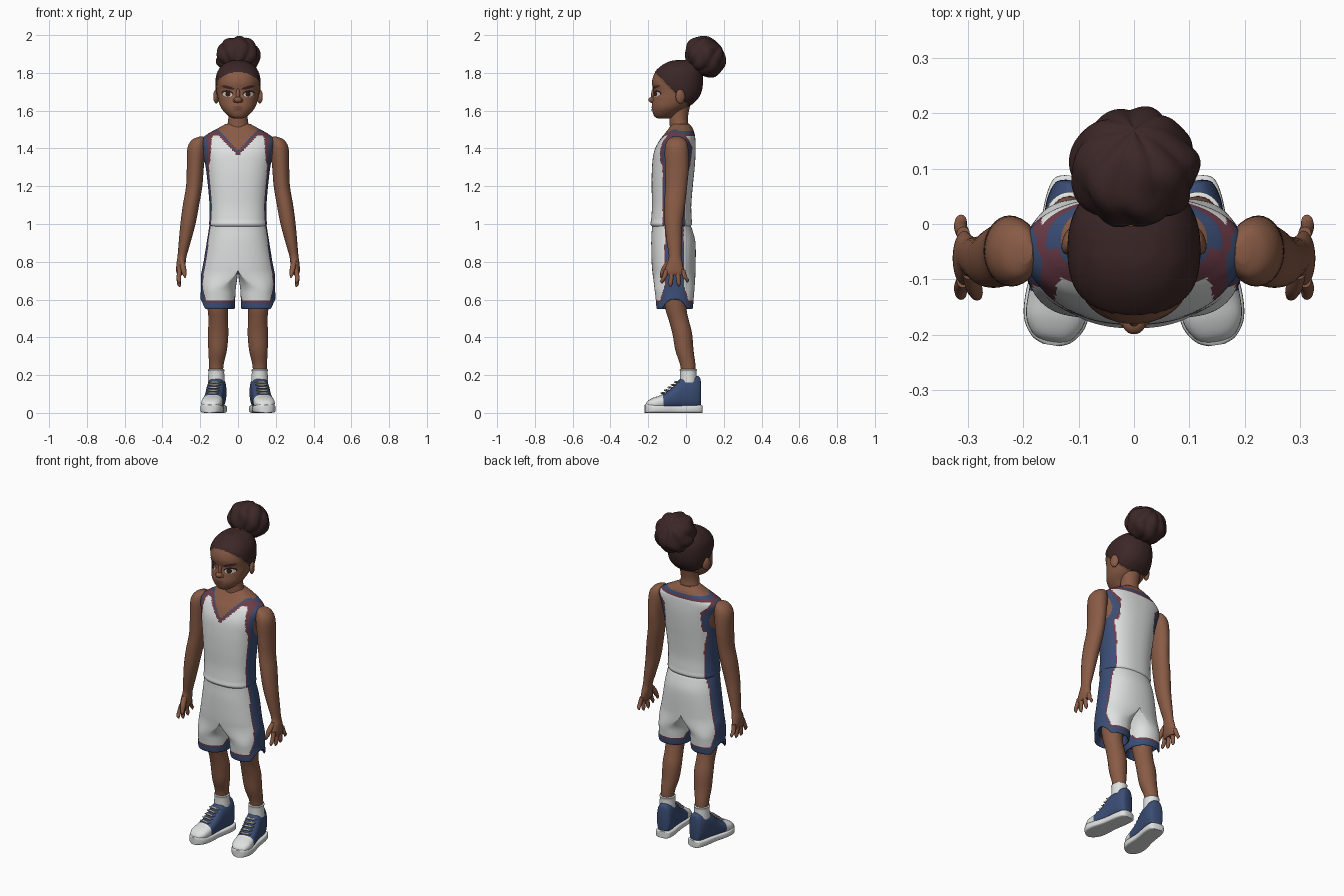
import bpy, bmesh
from math import sin, cos, pi, copysign, hypot, radians
from mathutils import Vector, Matrix
from mathutils.bvhtree import BVHTree

cube = bpy.data.objects.get("Cube")
if cube:
    bpy.data.objects.remove(cube)

PALETTE = {
    "skin": (.25, .105, .06), "hair": (.045, .02, .02), "white": (.74, .75, .75),
    "blue": (.043, .075, .18), "burgundy": (.15, .045, .065), "orange": (.75, .17, .03),
    "lip": (.17, .065, .045), "eye_white": (.6, .55, .52), "iris": (.03, .012, .008),
    "lace": (.42, .41, .39),
}
MATS = {}
for label, rgb in PALETTE.items():
    m = bpy.data.materials.new(label)
    m.use_nodes = True
    m.diffuse_color = (*rgb, 1)
    shader = next(n for n in m.node_tree.nodes if n.type == "BSDF_PRINCIPLED")
    shader.inputs["Base Color"].default_value = (*rgb, 1)
    shader.inputs["Roughness"].default_value = .8
    MATS[label] = m


def finish(bm, name, colour, mirror=False):
    """Colour the faces (by name or rule), smooth them and make the object."""
    used = []
    for f in bm.faces:
        c = colour(f.calc_center_median()) if callable(colour) else colour
        if c not in used:
            used.append(c)
        f.material_index = used.index(c)
        f.smooth = True
    for e in bm.edges:
        e.smooth = e.calc_face_angle(0) < .8
    mesh = bpy.data.meshes.new(name)
    bm.to_mesh(mesh)
    bm.free()
    for c in used:
        mesh.materials.append(MATS[c])
    ob = bpy.data.objects.new(name, mesh)
    bpy.context.collection.objects.link(ob)
    if mirror:
        ob.modifiers.new("Mirror", "MIRROR")
    return ob


def spline(rows, steps):
    """Smooth in-between rows through the given ones."""
    out = []
    for i in range(len(rows) - 1):
        a, b, c, d = (Vector(rows[min(max(i + k, 0), len(rows) - 1)]) for k in (-1, 0, 1, 2))
        for j in range(steps):
            t = j / steps
            out.append(b + (c - a) * t / 2 + (a * 2 - b * 5 + c * 4 - d) * t * t / 2
                       + (b * 3 - a - c * 3 + d) * t ** 3 / 2)
    return out + [Vector(rows[-1])]


def loft(name, rows, colour, axis="z", seg=32, e=2, steps=5, warp=None, matrix=None, mirror=False):
    """Skin over oval sections (position, centre u, centre v, radius u, radius v)."""
    bm = bmesh.new()
    rings = []
    for a, u, v, ru, rv in spline(rows, steps):
        ring = []
        for k in range(seg):
            c, s = (copysign(abs(w) ** (2 / e), w) for w in (cos(2 * pi * k / seg), sin(2 * pi * k / seg)))
            x, y = u + ru * c, v + rv * s
            co = Vector((x, y, a)) if axis == "z" else Vector((x, a, y))
            ring.append(bm.verts.new(warp(co, c) if warp else co))
        rings.append(ring)
    for lo, hi in zip(rings, rings[1:]):
        for k in range(seg):
            n = (k + 1) % seg
            bm.faces.new((lo[k], lo[n], hi[n], hi[k]))
    bm.faces.new(rings[0])
    bm.faces.new(rings[-1])
    bmesh.ops.recalc_face_normals(bm, faces=bm.faces)
    if mirror:  # open the seam on the centre plane
        seam = [f for f in bm.faces if all(abs(v.co.x) < .0001 for v in f.verts)]
        bmesh.ops.delete(bm, geom=seam, context="FACES")
    ob = finish(bm, name, colour, mirror)
    if matrix:
        ob.data.transform(matrix)
    return ob


def blob(name, centre, size, colour, rot=None, warp=None, mirror=False, seg=24):
    """Ellipsoid, optionally reshaped and turned."""
    bm = bmesh.new()
    bmesh.ops.create_uvsphere(bm, u_segments=seg, v_segments=seg // 2, radius=1)
    for v in bm.verts:
        co = warp(v.co) if warp else v.co
        co = Vector(p * q for p, q in zip(co, size))
        v.co = (rot @ co if rot else co) + Vector(centre)
    return finish(bm, name, colour, mirror)


def body(rows):
    """Rows of height, front y, back y, half width."""
    return [(z, 0, (f + b) / 2, w, (b - f) / 2) for z, f, b, w in rows]


# Jersey with neck trim, armhole trim and side panels
def jersey_colour(p):
    x = abs(p.x)
    front = p.y < -.045
    d = p.z - (min(1.39 + 1.05 * x, 1.5) if front else 1.495)
    if d > 0:
        return "skin"
    if d > (-.009 if front else -.016):
        return "blue"
    if d > -.03:
        return "burgundy"
    if x > .12:
        r = hypot((p.y + .05) / .065, (p.z - 1.365) / .09)
        if p.z > 1.28 and r < 1.35:
            return "skin" if r < .8 else "blue" if r < 1.17 else "burgundy"
        side = abs(p.y + .062)
        if p.z < 1.32 and side < .062:
            return "blue" if side < .054 else "burgundy"
    return "white"


loft("jersey", body([
    (.985, -.178, .022, .146), (1.0, -.188, .032, .153), (1.03, -.184, .03, .151),
    (1.1, -.18, .028, .151), (1.2, -.182, .036, .159), (1.3, -.18, .046, .171),
    (1.38, -.17, .051, .186), (1.44, -.142, .05, .197), (1.475, -.115, .046, .163),
    (1.505, -.092, .036, .11), (1.53, -.075, .018, .065)]),
    jersey_colour, seg=144, e=2.3, steps=10)


# Shorts: two legs flowing into one waist, with notched side hems
def shorts_warp(co, c):
    b = min(max((co.z - .64) / .12, 0), 1)
    b = b * b * (3 - 2 * b)
    waist = (.19 - .16 * (co.z - .75)) * max(0, c)
    co.x += (waist - co.x) * b
    co.z += max(0, c - .75) * .2 * max(0, 1 - (co.z - .555) / .25)
    return co


def shorts_colour(p):
    hem = .585 + max(0, .05 - abs(p.y + .06)) * .9
    if p.z < hem:
        return "blue"
    side = abs(p.y + .062) - max(0, .68 - p.z) * .3
    if p.x > .12 and side < .05:
        return "blue" if side < .043 else "burgundy"
    return "burgundy" if p.z < hem + .012 else "white"


loft("shorts", [
    (.6, .105, -.06, .07, .075), (.555, .108, -.06, .08, .088), (.556, .108, -.06, .091, .096),
    (.6, .106, -.06, .091, .1), (.7, .103, -.062, .092, .11), (.78, .1, -.065, .09, .116),
    (.9, .1, -.067, .09, .117), (.97, .1, -.074, .09, .107), (1.0, .1, -.08, .09, .1)],
    shorts_colour, seg=96, e=2.2, steps=12, warp=shorts_warp, mirror=True)

# Arms with hands
loft("arms", [
    (1.462, .195, -.05, .012, .02), (1.445, .208, -.05, .036, .047), (1.4, .219, -.05, .049, .062),
    (1.3, .226, -.048, .045, .063), (1.2, .232, -.052, .043, .058), (1.1, .249, -.06, .043, .055),
    (1.0, .265, -.066, .04, .047), (.9, .283, -.062, .031, .039), (.83, .296, -.058, .024, .033),
    (.79, .302, -.06, .024, .042), (.75, .307, -.062, .02, .05), (.73, .309, -.062, .013, .044)],
    "skin", mirror=True)
for i, (finger, tip) in enumerate((("index", .684), ("middle", .667), ("ring", .67), ("little", .69))):
    y = -.102 + .028 * i
    spread = (i - 1.5) * .008
    loft(finger + "_fingers", [
        (.76, .308, y, .012, .013), (.72, .313, y + spread, .012, .0125),
        (tip + .015, .312, y + spread * 2, .01, .011), (tip, .309, y + spread * 2, .003, .003)],
        "skin", seg=12, mirror=True)
loft("thumbs", [
    (.81, .298, -.085, .013, .015), (.77, .29, -.11, .015, .017),
    (.735, .284, -.126, .011, .012), (.715, .28, -.132, .003, .004)], "skin", seg=12, mirror=True)

# Legs and socks
loft("legs", [
    (.17, .115, .012, .036, .036), (.25, .115, .01, .038, .04), (.33, .108, -.008, .049, .048),
    (.42, .105, -.02, .054, .052), (.49, .105, -.038, .051, .053), (.55, .107, -.053, .054, .056),
    (.65, .108, -.06, .062, .066)], "skin", mirror=True)
loft("socks", [
    (.16, .115, .013, .045, .045), (.215, .115, .012, .042, .044), (.228, .115, .012, .044, .046),
    (.232, .115, .012, .038, .04)], "white", mirror=True)

# Shoes, turned out at the toes
turn = Matrix.Translation((.115, 0, 0)) @ Matrix.Rotation(radians(9), 4, "Z")


def shoe_rows(rows):
    """Rows of position along the foot, half width, underside and top."""
    return [(y, 0, (lo + hi) / 2, w, (hi - lo) / 2) for y, w, lo, hi in rows]


loft("shoe_uppers", shoe_rows([
    (.078, .02, .04, .17), (.07, .038, .02, .192), (.04, .048, .02, .198), (0, .049, .02, .194),
    (-.035, .049, .02, .176), (-.08, .051, .02, .128), (-.13, .055, .02, .096),
    (-.175, .053, .02, .08), (-.205, .036, .02, .062), (-.217, .015, .02, .04)]),
    lambda p: "white" if p.y < -.128 else "blue", axis="y", e=2.5, matrix=turn, mirror=True)
loft("shoe_soles", shoe_rows([
    (.086, .022, 0, .04), (.075, .043, 0, .042), (.03, .052, 0, .04), (-.06, .052, 0, .038),
    (-.13, .06, 0, .04), (-.18, .056, 0, .044), (-.21, .037, 0, .046), (-.221, .015, 0, .042)]),
    "white", axis="y", e=5, matrix=turn, mirror=True)
for i in range(5):
    for tilt in (-14, 14):
        blob("lace", turn @ Vector((0, -.05 - .018 * i, .163 - .0145 * i)), (.036, .005, .006), "lace",
             Matrix.Rotation(radians(9 + tilt), 3, "Z"), mirror=True, seg=12)


# Neck and head with the hair cap raised above the skin
loft("neck", [
    (1.46, 0, -.03, .08, .056), (1.52, 0, -.036, .058, .05), (1.57, 0, -.038, .051, .049),
    (1.64, 0, -.025, .055, .05)], "skin")


def is_hair(p):
    return p.z + p.y > 1.64 and p.z > 1.615


def hair_push(co, c):
    if is_hair(co):
        co.x *= 1.05
        co.y += .006 if co.y > -.05 else -.003
    return co


head = loft("head", body([
    (1.558, -.145, -.085, .022), (1.567, -.165, -.06, .044), (1.59, -.176, -.035, .07),
    (1.62, -.181, .01, .092), (1.66, -.177, .055, .105), (1.7, -.172, .076, .111),
    (1.75, -.18, .084, .114), (1.8, -.165, .08, .106), (1.84, -.125, .06, .08),
    (1.862, -.08, .03, .045), (1.868, -.04, .0, .012)]),
    lambda p: "hair" if is_hair(p) else "skin", seg=112, e=2.15, steps=9, warp=hair_push)
blob("ears", (.115, -.03, 1.675), (.014, .026, .038), "skin", Matrix.Rotation(.35, 3, "Z"), mirror=True)
blob("nose_tip", (0, -.178, 1.657), (.021, .021, .016), "skin")
blob("nose_bridge", (0, -.171, 1.682), (.011, .014, .036), "skin")
blob("nostrils", (.016, -.173, 1.653), (.011, .014, .01), "skin", mirror=True)

# Face details laid on the head as thin plates
tree = BVHTree.FromPolygons([v.co for v in head.data.vertices], [p.vertices for p in head.data.polygons])


def plate(name, x, z, rx, rz, colour, lift, tilt=0, mirror=True):
    bm = bmesh.new()
    bmesh.ops.create_grid(bm, x_segments=10, y_segments=10, size=1)
    for v in bm.verts:
        p, q = v.co.x, v.co.y
        p, q = p * (1 - q * q / 2) ** .5 * rx, q * (1 - p * p / 2) ** .5 * rz
        px, pz = x + p * cos(tilt) - q * sin(tilt), z + p * sin(tilt) + q * cos(tilt)
        hit = tree.ray_cast(Vector((px, -1, pz)), Vector((0, 1, 0)))[0]
        v.co = (px, hit.y - lift, pz)
    bm.normal_update()
    for f in bm.faces:
        if f.normal.y > 0:
            f.normal_flip()
    finish(bm, name, colour, mirror)


plate("lashes", .056, 1.69, .032, .018, "iris", .001, .12)
plate("eyes", .056, 1.686, .027, .0135, "eye_white", .002, .1)
plate("irises", .054, 1.687, .0135, .0135, "iris", .003)
plate("brows", .053, 1.723, .036, .0075, "hair", .003, .25)
plate("upper_lip", 0, 1.618, .03, .006, "lip", .002, mirror=False)
plate("lower_lip", 0, 1.606, .024, .007, "lip", .003, mirror=False)

# Tied bun with gathered locks
lean = Matrix.Rotation(radians(-45), 3, "X")


def locks(co):
    around = Vector((co.x, co.y)).angle_signed(Vector((1, 0)), 0)
    ridge = abs(cos(around * 4.5 + .5 * sin(co.z * 3)))
    return co * (.92 + .09 * ridge * hypot(co.x, co.y) + .025 * sin(co.z * 7 + around * 3))


blob("bun", (0, .102, 1.886), (.118, .118, .104), "hair", lean, locks, seg=72)
blob("bun_base", (0, .035, 1.825), (.05, .05, .05), "hair", lean)
band = [(-.013, 0, 0, .047, .047), (-.01, 0, 0, .056, .056), (.01, 0, 0, .056, .056), (.013, 0, 0, .047, .047)]
loft("hair_band", band, "orange", matrix=Matrix.Translation((0, .034, 1.826)) @ lean.to_4x4())
